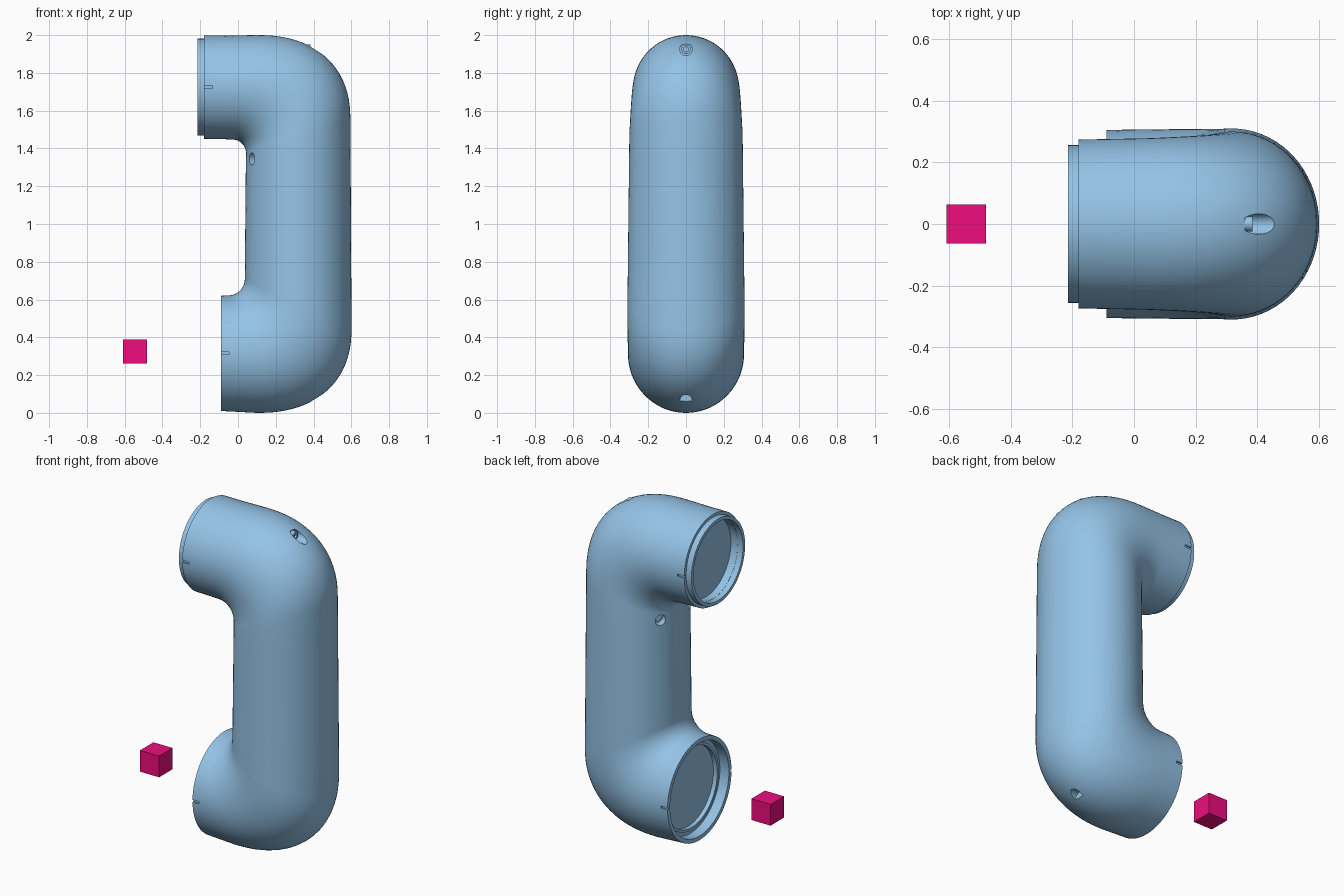
import bpy, bmesh, math
from mathutils import Vector, Matrix

if "Cube" in bpy.data.objects:
    bpy.data.objects.remove(bpy.data.objects["Cube"])

SEG = 72


def material(name, rgb):
    m = bpy.data.materials.new(name)
    m.diffuse_color = (*rgb, 1)
    m.use_nodes = True
    m.node_tree.nodes["Principled BSDF"].inputs["Base Color"].default_value = m.diffuse_color
    return m


BLUE = material("light_blue", (0.30, 0.55, 0.80))
PINK = material("magenta", (0.85, 0.004, 0.21))


def finish(name, bm, mat, smooth=True):
    bmesh.ops.recalc_face_normals(bm, faces=bm.faces)
    me = bpy.data.meshes.new(name)
    bm.to_mesh(me)
    bm.free()
    ob = bpy.data.objects.new(name, me)
    bpy.context.collection.objects.link(ob)
    me.materials.append(mat)
    if smooth:
        shade(ob)
    return ob


def shade(ob):
    bpy.ops.object.select_all(action='DESELECT')
    ob.select_set(True)
    bpy.context.view_layer.objects.active = ob
    bpy.ops.object.shade_smooth_by_angle(angle=math.radians(32))


def loft(name, stations, mat, closed=False):
    """Each station: outer (x, z), inner (x, z), half width in y."""
    bm = bmesh.new()
    rings = []
    for (ox, oz), (ix, iz), ry in stations:
        ring = []
        for k in range(SEG):
            a = 2 * math.pi * k / SEG
            c = (1 + math.cos(a)) / 2
            ring.append(bm.verts.new((ix + (ox - ix) * c, ry * math.sin(a), iz + (oz - iz) * c)))
        rings.append(ring)
    pairs = list(zip(rings, rings[1:]))
    if closed:
        pairs.append((rings[-1], rings[0]))
    else:
        bm.faces.new(rings[0])
        bm.faces.new(rings[-1])
    for a, b in pairs:
        for k in range(SEG):
            n = (k + 1) % SEG
            bm.faces.new((a[k], a[n], b[n], b[k]))
    return finish(name, bm, mat)


def disc(x, z, r):
    return (x, z + r), (x, z - r), abs(r)


def cylinder(name, start, end, r, mat=BLUE, sides=32):
    s, e = Vector(start), Vector(end)
    rot = (e - s).to_track_quat('Z', 'Y').to_matrix().to_4x4()
    bm = bmesh.new()
    bmesh.ops.create_cone(bm, cap_ends=True, segments=sides, radius1=r, radius2=r,
                          depth=(e - s).length, matrix=Matrix.Translation((s + e) / 2) @ rot)
    return finish(name, bm, mat)


def box(name, centre, size, mat=BLUE):
    bm = bmesh.new()
    bmesh.ops.create_cube(bm, size=1, matrix=Matrix.Translation(centre) @ Matrix.Diagonal((*size, 1)))
    return finish(name, bm, mat, False)


def cut(ob, cutters):
    for c in cutters:
        mod = ob.modifiers.new("cut", 'BOOLEAN')
        mod.operation, mod.solver, mod.object = 'DIFFERENCE', 'EXACT', c
        bpy.context.view_layer.objects.active = ob
        bpy.ops.object.modifier_apply(modifier=mod.name)
        bpy.data.objects.remove(c)
    shade(ob)


# Arm centres
TOP, LOW = 1.725, 0.315
N = 24
P = 2 / 2.3


def bend(i):
    a = math.pi / 2 * i / N
    return math.sin(a), math.cos(a), math.sin(a) ** P, max(math.cos(a), 0) ** P


# C-shaped link body: top socket, top elbow, column, bottom elbow, bottom socket
st = [disc(-0.135, TOP, 0.235), disc(-0.18, TOP, 0.235), disc(-0.18, TOP, 0.274)]
st.append(((-0.04, 1.998), (-0.09, 1.45), 0.276))
for i in range(N + 1):
    s, c, sp, cp = bend(i)
    st.append(((0.10 + 0.495 * sp, 1.55 + 0.45 * cp),
               (-0.03 + 0.072 * s, 1.377 + 0.07 * c), 0.278 + 0.022 * i / N))
for i in range(1, 8):
    t = i / 8
    st.append(((0.595 + 0.006 * t, 1.55 - 1.1 * t), (0.042 - 0.006 * t, 1.377 - 0.667 * t), 0.30 + 0.01 * t))
for i in range(N, -1, -1):
    s, c, sp, cp = bend(i)
    st.append(((0.10 + 0.501 * sp, 0.45 - 0.45 * cp),
               (-0.05 + 0.086 * s, 0.71 - 0.088 * c), 0.310 - 0.003 * (N - i) / N))
# Negative radius keeps the outer side of the bottom arm facing down
st += [disc(-0.09, LOW, -0.305), disc(-0.09, LOW, -0.28), disc(-0.03, LOW, -0.28),
       disc(-0.03, LOW, -0.24), disc(-0.015, LOW, -0.24)]
body = loft("link_body", st, BLUE)

# Screw holes in both elbows, side holes in the column, alignment notches
cutters = [cylinder("cut_top", (0.36, 0, 1.925), (0.8, 0, 1.925), 0.033),
           cylinder("cut_low", (0.39, 0, 0.063), (0.8, 0, 0.063), 0.033)]
for s in (-1, 1):
    cutters.append(cylinder("cut_side", (0.11, s * 0.115, 1.345), (-0.05, s * 0.215, 1.345), 0.032))
    cutters.append(box("cut_notch", (-0.16, s * 0.28, TOP), (0.05, 0.03, 0.014)))
    cutters.append(box("cut_notch", (-0.07, s * 0.31, LOW), (0.045, 0.03, 0.014)))
cut(body, cutters)

# Stepped collar on the top socket
loft("top_collar", [disc(-0.165, TOP, 0.236), disc(-0.165, TOP, 0.256),
                    disc(-0.215, TOP, 0.256), disc(-0.215, TOP, 0.236)], BLUE, closed=True)

# Raised ring in the bottom socket
loft("bottom_seal_ring", [disc(-0.028, LOW, 0.255), disc(-0.04, LOW, 0.255),
                          disc(-0.04, LOW, 0.24), disc(-0.028, LOW, 0.24)], BLUE, closed=True)

# Socket-head screws in the top and side holes
screw = cylinder("top_screw", (0.34, 0, 1.925), (0.385, 0, 1.925), 0.024)
cut(screw, [cylinder("cut_hex", (0.37, 0, 1.925), (0.45, 0, 1.925), 0.014, sides=6)])
for s, side in ((-1, "front"), (1, "back")):
    cylinder(side + "_side_screw", (0.12, s * 0.109, 1.345), (0.10, s * 0.121, 1.345), 0.02)

# Separate small cube
box("marker_cube", (-0.545, 0, 0.325), (0.128, 0.128, 0.128), PINK)
